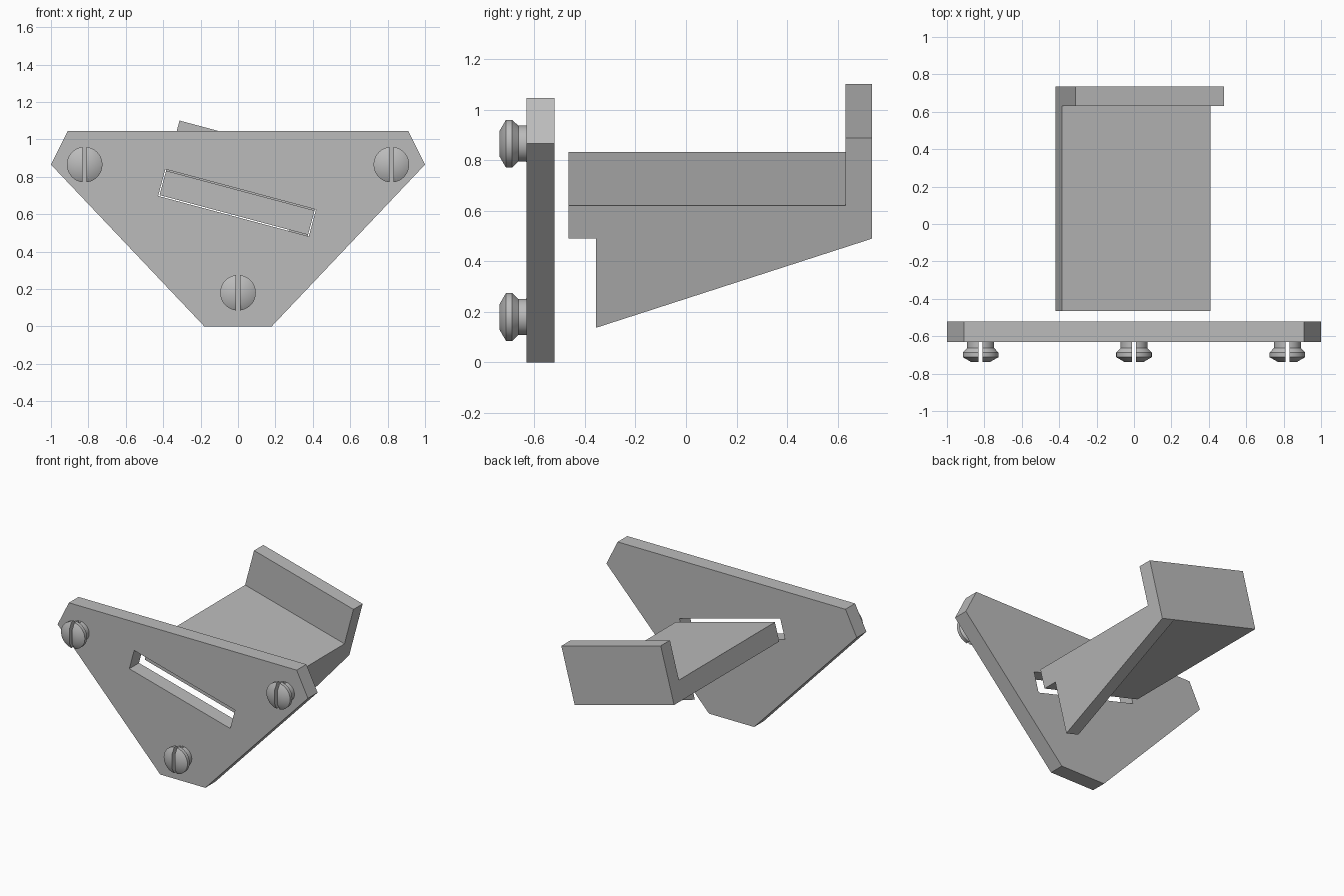
import bpy, bmesh, math
from mathutils import Vector, Matrix

if "Cube" in bpy.data.objects:
    bpy.data.objects.remove(bpy.data.objects["Cube"])

grey = bpy.data.materials.new("plain grey")
grey.use_nodes = True
grey.diffuse_color = (0.5, 0.5, 0.5, 1)
grey.node_tree.nodes["Principled BSDF"].inputs["Base Color"].default_value = (0.5, 0.5, 0.5, 1)

TILT = Matrix.Translation((-0.005, 0, 0.661)) @ Matrix.Rotation(math.radians(15), 4, 'Y')


def add_object(name, bm, matrix=Matrix()):
    bmesh.ops.recalc_face_normals(bm, faces=bm.faces)
    mesh = bpy.data.meshes.new(name)
    bm.to_mesh(mesh)
    bm.free()
    mesh.materials.append(grey)
    obj = bpy.data.objects.new(name, mesh)
    obj.matrix_world = matrix
    bpy.context.collection.objects.link(obj)
    return obj


def prism(name, outline, axis, start, end, matrix=Matrix()):
    """Extrude a 2D outline along axis 0 (points are y, z) or axis 1 (points are x, z)."""
    bm = bmesh.new()
    verts = []
    for p in outline:
        co = list(p)
        co.insert(axis, start)
        verts.append(bm.verts.new(co))
    face = bm.faces.new(verts)
    new = bmesh.ops.extrude_face_region(bm, geom=[face])["geom"]
    shift = Vector((0, 0, 0))
    shift[axis] = end - start
    bmesh.ops.translate(bm, vec=shift, verts=[v for v in new if isinstance(v, bmesh.types.BMVert)])
    return add_object(name, bm, matrix)


def combine(obj, tool, operation):
    """Apply a boolean, tidy flat faces and remove the tool."""
    mod = obj.modifiers.new(operation.title(), 'BOOLEAN')
    mod.object, mod.operation, mod.solver = tool, operation, 'EXACT'
    bpy.context.view_layer.update()
    deps = bpy.context.evaluated_depsgraph_get()
    mesh = bpy.data.meshes.new_from_object(obj.evaluated_get(deps))
    obj.modifiers.clear()
    bm = bmesh.new()
    bm.from_mesh(mesh)
    bmesh.ops.remove_doubles(bm, verts=bm.verts, dist=1e-5)
    bmesh.ops.dissolve_limit(bm, angle_limit=0.01, verts=bm.verts, edges=bm.edges)
    bm.to_mesh(mesh)
    bm.free()
    obj.data = mesh
    bpy.data.objects.remove(tool)


# Front plate with a tilted slot
half = [(0.91, 1.045), (1, 0.865), (0.18, 0)]
plate = prism("front_plate", half + [(-x, z) for x, z in reversed(half)], 1, -0.63, -0.52)
w, h = 0.417, 0.074
slot = prism("slot_cutter", [(-w, -h), (w, -h), (w, h), (-w, h)], 1, -0.8, -0.4, TILT)
combine(plate, slot, 'DIFFERENCE')

# Shelf bracket: tongue with a raised back lip, and a gusset under its left edge
front, back, lip, t, wide = -0.465, 0.735, 0.63, 0.0675, 0.411
bracket = prism("shelf_bracket", [(front, -t), (back, -t), (back, 0.345), (lip, 0.345),
                                  (lip, t), (front, t)], 0, -wide, wide, TILT)
gusset = prism("gusset", [(-0.355, 0), (-0.355, -0.432), (back, -t), (back, 0)],
               0, wide - 0.106, wide, TILT)
combine(bracket, gusset, 'UNION')


# Slotted round-head screws
def screw(name, x, z):
    profile = [(0, -0.63), (0.072, -0.63), (0.072, -0.663), (0.095, -0.687),
               (0.095, -0.712), (0.052, -0.737), (0, -0.737)]
    bm = bmesh.new()
    verts = [bm.verts.new((r, y, 0)) for r, y in profile]
    edges = [bm.edges.new(pair) for pair in zip(verts, verts[1:])]
    bmesh.ops.spin(bm, geom=verts + edges, cent=(0, 0, 0), axis=(0, 1, 0),
                   angle=math.tau, steps=40, use_duplicate=False)
    bmesh.ops.remove_doubles(bm, verts=bm.verts, dist=1e-4)
    place = Matrix.Translation((x, 0, z))
    obj = add_object(name, bm, place)
    s = 0.011
    cutter = prism("screw_slot_cutter", [(-s, -0.2), (s, -0.2), (s, 0.2), (-s, 0.2)],
                   1, -0.9, -0.632, place)
    combine(obj, cutter, 'DIFFERENCE')
    bpy.ops.object.select_all(action='DESELECT')
    obj.select_set(True)
    bpy.context.view_layer.objects.active = obj
    bpy.ops.object.shade_smooth_by_angle(angle=math.radians(32))


for name, x, z in [("screw_left", 0.82, 0.865), ("screw_right", -0.82, 0.865),
                   ("screw_bottom", 0, 0.18)]:
    screw(name, x, z)
